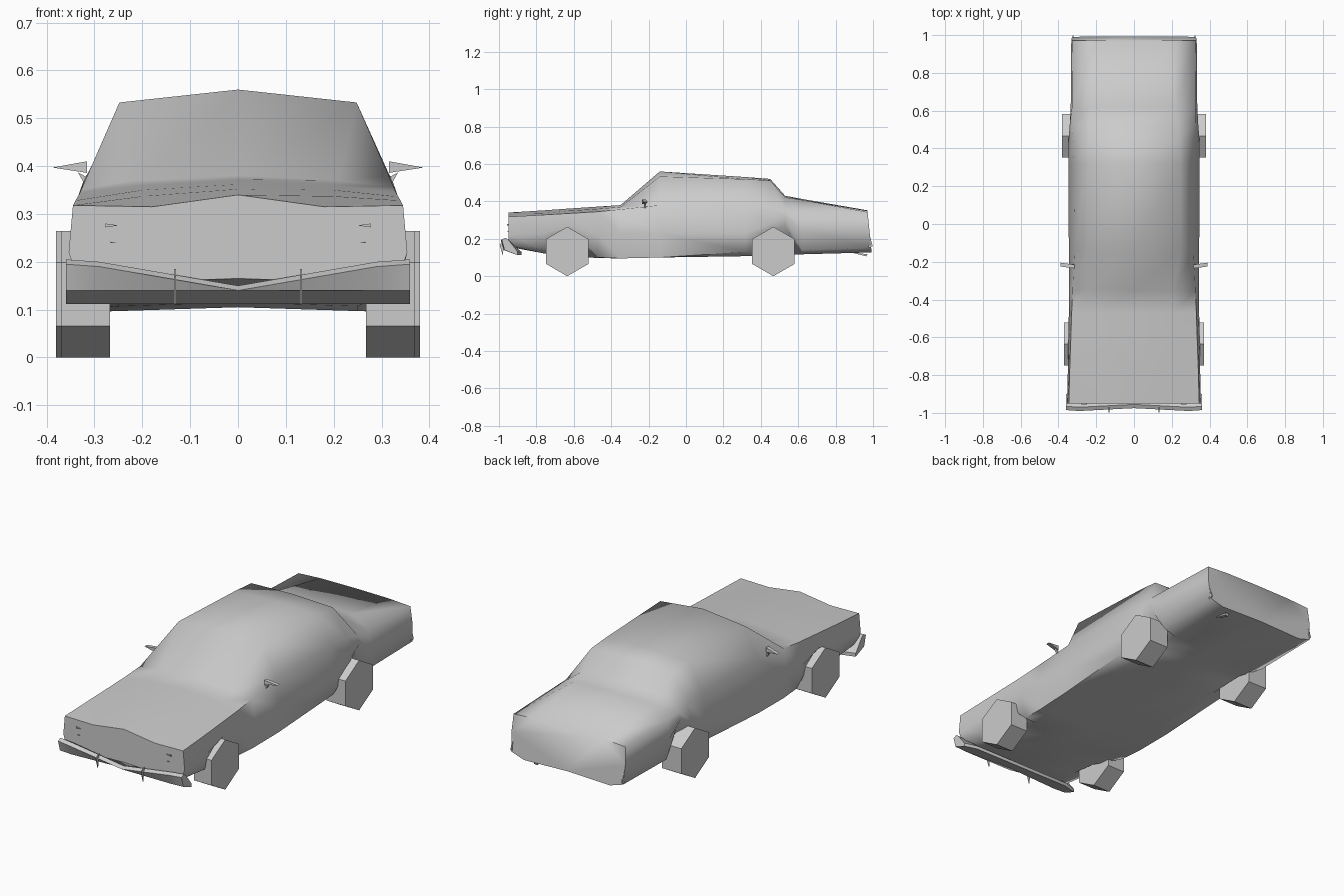
import bpy, bmesh, math
from mathutils import Matrix

if "Cube" in bpy.data.objects:
    bpy.data.objects.remove(bpy.data.objects["Cube"])


def finish(name, bm, smooth=None):
    bmesh.ops.recalc_face_normals(bm, faces=bm.faces[:])
    mesh = bpy.data.meshes.new(name)
    bm.to_mesh(mesh)
    bm.free()
    ob = bpy.data.objects.new(name, mesh)
    bpy.context.collection.objects.link(ob)
    if smooth:
        bpy.ops.object.select_all(action='DESELECT')
        ob.select_set(True)
        bpy.context.view_layer.objects.active = ob
        bpy.ops.object.shade_smooth_by_angle(angle=math.radians(smooth))
    return ob


def loft(name, rings, smooth=None):
    """Skin a list of closed rings and cap both ends."""
    bm = bmesh.new()
    rows = [[bm.verts.new(p) for p in ring] for ring in rings]
    n = len(rows[0])
    for a, b in zip(rows, rows[1:]):
        for i in range(n):
            j = (i + 1) % n
            bm.faces.new((a[i], a[j], b[j], b[i]))
    bm.faces.new(rows[0])
    bm.faces.new(rows[-1])
    return finish(name, bm, smooth)


def wedge(name, tri, thick):
    """Thin triangular sliver with depth along the vector thick."""
    back = [tuple(a + b for a, b in zip(p, thick)) for p in tri]
    return loft(name, [tri, back])


# Body: y, centre top z, then x/z of roof edge, shoulder, flank, sill, floor z
stations = [
    (-0.95, .340, .18, .315, .345, .318, .354, .22, .335, .165, .165),
    (-0.76, .352, .20, .337, .340, .328, .350, .23, .335, .145, .130),
    (-0.62, .362, .20, .350, .335, .336, .348, .27, .325, .240, .115),
    (-0.47, .372, .20, .360, .330, .345, .345, .22, .320, .100, .105),
    (-0.35, .380, .21, .370, .325, .357, .345, .23, .325, .095, .105),
    (-0.14, .560, .248, .533, .315, .380, .345, .23, .330, .100, .110),
    (0.32, .530, .243, .518, .318, .378, .348, .23, .335, .130, .115),
    (0.45, .520, .238, .512, .322, .372, .346, .28, .335, .240, .120),
    (0.53, .430, .235, .422, .328, .355, .340, .32, .315, .270, .122),
    (0.62, .413, .22, .408, .328, .352, .335, .25, .320, .140, .125),
    (0.97, .352, .20, .350, .326, .342, .332, .25, .325, .150, .135),
]
rings = []
for s in stations:
    y, floor = s[0], s[10]
    half = [(s[k], s[k + 1]) for k in (2, 4, 6, 8)] + [(.25, floor - .008)]
    # the tail leans backwards towards its lower edge
    lean = (lambda z: (.352 - z) * .1) if y > .9 else (lambda z: 0)
    outline = ([(0, s[1])] + half + [(0, floor)]
               + [(-x, z) for x, z in reversed(half)])
    rings.append([(x, y + lean(z), z) for x, z in outline])
loft("car_body", rings, 75)

# Front bumper: shallow V across the nose
bumper = []
for x, yf, ztop in ((-.36, -.985, .205), (-.29, -.99, .20), (0, -.975, .15),
                    (.29, -.99, .20), (.36, -.985, .205)):
    tip = abs(x) > .3
    yb = -.90 if tip else -.88
    bumper.append([(x, yf + .02, ztop), (x, yf, ztop - .01),
                   (x, yf + .015, .14), (x, yb, .112), (x, yb, .13),
                   (x, -.95, ztop - .01)])
loft("front_bumper", bumper, 40)

# Six-sided wheels
for end, y, outer in (("front", -.635, .37), ("rear", .467, .38)):
    for side, sx in (("left", -1), ("right", 1)):
        rings = []
        for x in (.268, outer):
            rings.append([(sx * x, y + .132 * math.sin(k * math.pi / 3),
                           .132 + .132 * math.cos(k * math.pi / 3)) for k in range(6)])
        loft(f"{end}_wheel_{side}", rings)

for side, s in (("left", -1), ("right", 1)):
    # Door mirrors and their stalks
    wedge(f"mirror_{side}", [(s * .316, -.235, .41), (s * .388, -.225, .397),
                             (s * .316, -.235, .386)], (0, .02, 0))
    wedge(f"mirror_stalk_{side}", [(s * .335, -.225, .387), (s * .318, -.225, .378),
                                   (s * .322, -.225, .365)], (0, .012, 0))
    # Lamp slivers on the nose
    wedge(f"headlight_{side}", [(s * .277, -.956, .28), (s * .277, -.956, .272),
                                (s * .25, -.956, .276)], (0, .008, 0))
    wedge(f"indicator_{side}", [(s * .267, -.956, .242), (s * .267, -.956, .239),
                                (s * .255, -.956, .241)], (0, .008, 0))
    # Bumper guards
    wedge(f"bumper_guard_{side}", [(s * .13, -.97, .185), (s * .13, -.997, .17),
                                   (s * .13, -.98, .112)], (s * .004, 0, 0))
    # Rear corner lamps
    wedge(f"tail_lamp_{side}", [(s * .32, .972, .26), (s * .32, .998, .16),
                                (s * .32, .975, .15)], (s * .006, 0, 0))

# Exhaust tip
wedge("exhaust_tip", [(.19, .89, .125), (.19, .97, .118), (.19, .965, .106)], (.02, 0, 0))
